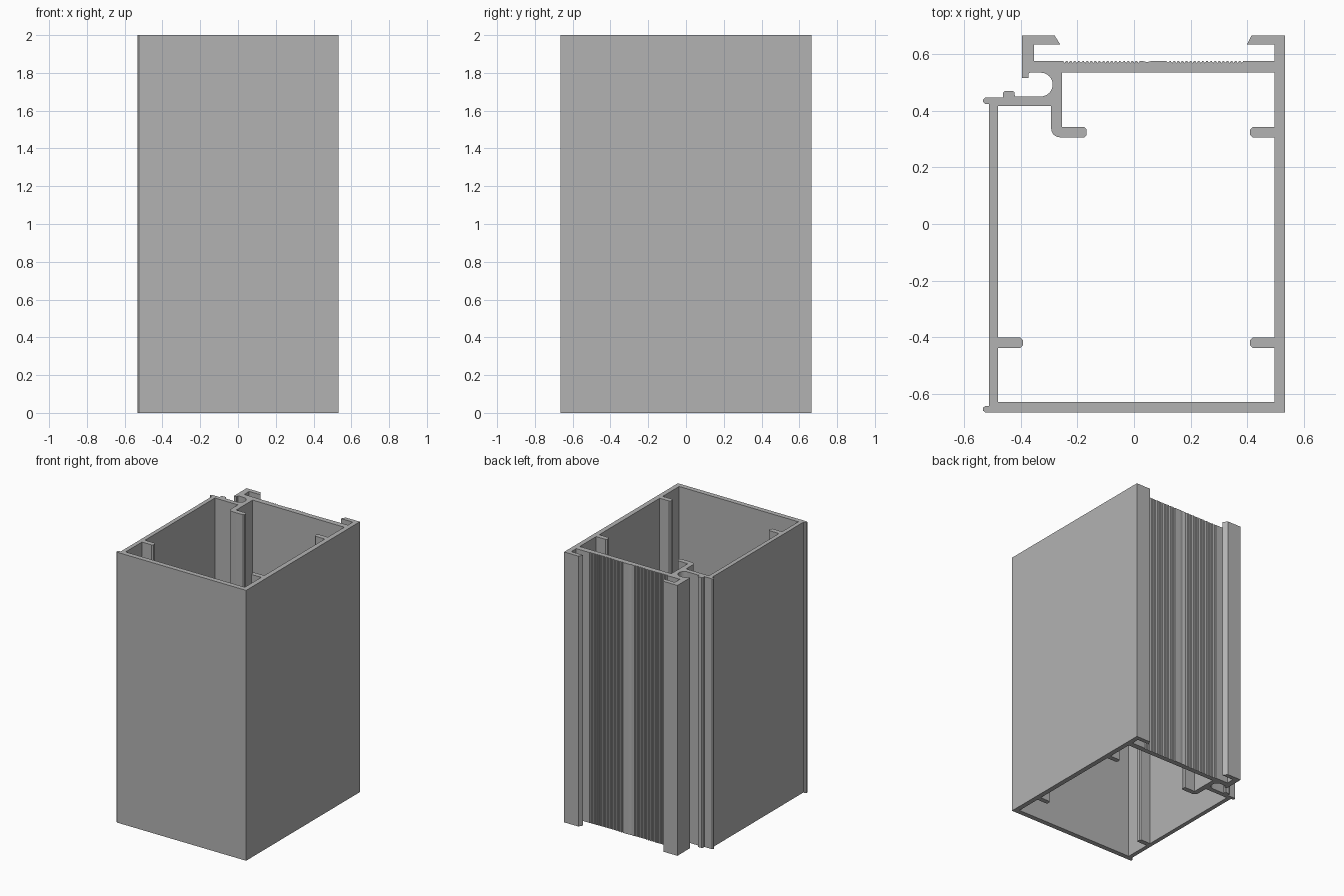
import bpy
import math

HEIGHT = 2.0

cube = bpy.data.objects.get("Cube")
if cube:
    bpy.data.objects.remove(cube, do_unlink=True)

# Plain grey metal
metal = bpy.data.materials.new("grey_aluminium")
metal.use_nodes = True
grey = (0.45, 0.45, 0.45, 1)
metal.diffuse_color = grey
metal.node_tree.nodes["Principled BSDF"].inputs["Base Color"].default_value = grey


def arc(cx, cy, r, start, end, steps):
    """Points on a circular arc, angles in degrees."""
    angles = [math.radians(start + (end - start) * i / steps) for i in range(steps + 1)]
    return [(cx + r * math.cos(a), cy + r * math.sin(a)) for a in angles]


def ribs(x_from, x_to, count, y, depth):
    """Fine grooves running from x_from down to x_to."""
    pitch = (x_to - x_from) / count
    points = []
    for i in range(count):
        x = x_from + i * pitch
        points += [(x, y), (x + pitch * 0.3, y), (x + pitch * 0.65, y - depth)]
    return points + [(x_to, y)]


def lip(wall, tip, y, first, r=0.008):
    """Rounded inner lip from a wall, drawn in direction first (+1 up, -1 down)."""
    side = 1 if tip > wall else -1
    h = 0.018
    c = tip - side * r
    ends = [(wall, y - h), (c, y - h), (tip, y - h + r),
            (tip, y + h - r), (c, y + h), (wall, y + h)]
    return ends if first > 0 else ends[::-1]


# Outer contour: box, clip hooks, ribbed back and side channel
outer = [(-0.525, -0.665), (0.532, -0.665), (0.532, 0.665)]
outer += [(0.415, 0.665), (0.398, 0.633), (0.496, 0.633), (0.496, 0.575)]
outer += ribs(0.39, 0.115, 19, 0.575, 0.007)
outer += ribs(0.075, 0.03, 1, 0.575, 0.004)
outer += ribs(0.025, -0.25, 19, 0.575, 0.007)
outer += [(-0.352, 0.575), (-0.352, 0.633), (-0.26, 0.633), (-0.28, 0.665)]
outer += [(-0.395, 0.665), (-0.395, 0.516), (-0.373, 0.516), (-0.373, 0.53), (-0.367, 0.534)]
outer += arc(-0.329, 0.492, 0.042, 90, -90, 16)
outer += [(-0.42, 0.45), (-0.422, 0.465), (-0.428, 0.47), (-0.456, 0.47)]
outer += [(-0.463, 0.463), (-0.463, 0.446), (-0.526, 0.446), (-0.532, 0.44)]
outer += [(-0.532, 0.43), (-0.526, 0.424), (-0.511, 0.424)]
outer += [(-0.511, -0.642), (-0.525, -0.642), (-0.532, -0.648), (-0.532, -0.659)]

# Inner contour: hollow chamber with lips and a corner hook
inner = [(-0.48, -0.628), (0.496, -0.628)]
inner += lip(0.496, 0.41, -0.419, 1) + lip(0.496, 0.41, 0.324, 1)
inner += [(0.496, 0.534), (-0.254, 0.534)]
inner += lip(-0.254, -0.167, 0.324, -1)[:-1]
inner += arc(-0.262, 0.336, 0.03, -90, -180, 6)
inner += [(-0.292, 0.416), (-0.48, 0.416)]
inner += lip(-0.48, -0.392, -0.419, -1)

# Extrude the two contours into one hollow profile
curve = bpy.data.curves.new("extruded_frame_profile", "CURVE")
curve.dimensions = "2D"
curve.fill_mode = "BOTH"
curve.extrude = HEIGHT / 2
for contour in (outer, inner):
    spline = curve.splines.new("POLY")
    spline.points.add(len(contour) - 1)
    for point, (x, y) in zip(spline.points, contour):
        point.co = (x, y, 0, 1)
    spline.use_cyclic_u = True
curve.materials.append(metal)

frame = bpy.data.objects.new("extruded_frame_profile", curve)
frame.location.z = HEIGHT / 2
bpy.context.collection.objects.link(frame)

# Turn into a mesh with crisp edges and smooth channel curve
bpy.ops.object.select_all(action="DESELECT")
frame.select_set(True)
bpy.context.view_layer.objects.active = frame
bpy.ops.object.convert(target="MESH")
bpy.ops.object.mode_set(mode="EDIT")
bpy.ops.mesh.select_all(action="SELECT")
bpy.ops.mesh.remove_doubles(threshold=0.0001)
bpy.ops.mesh.normals_make_consistent(inside=False)
bpy.ops.object.mode_set(mode="OBJECT")
bpy.ops.object.shade_smooth_by_angle(angle=math.radians(25))
